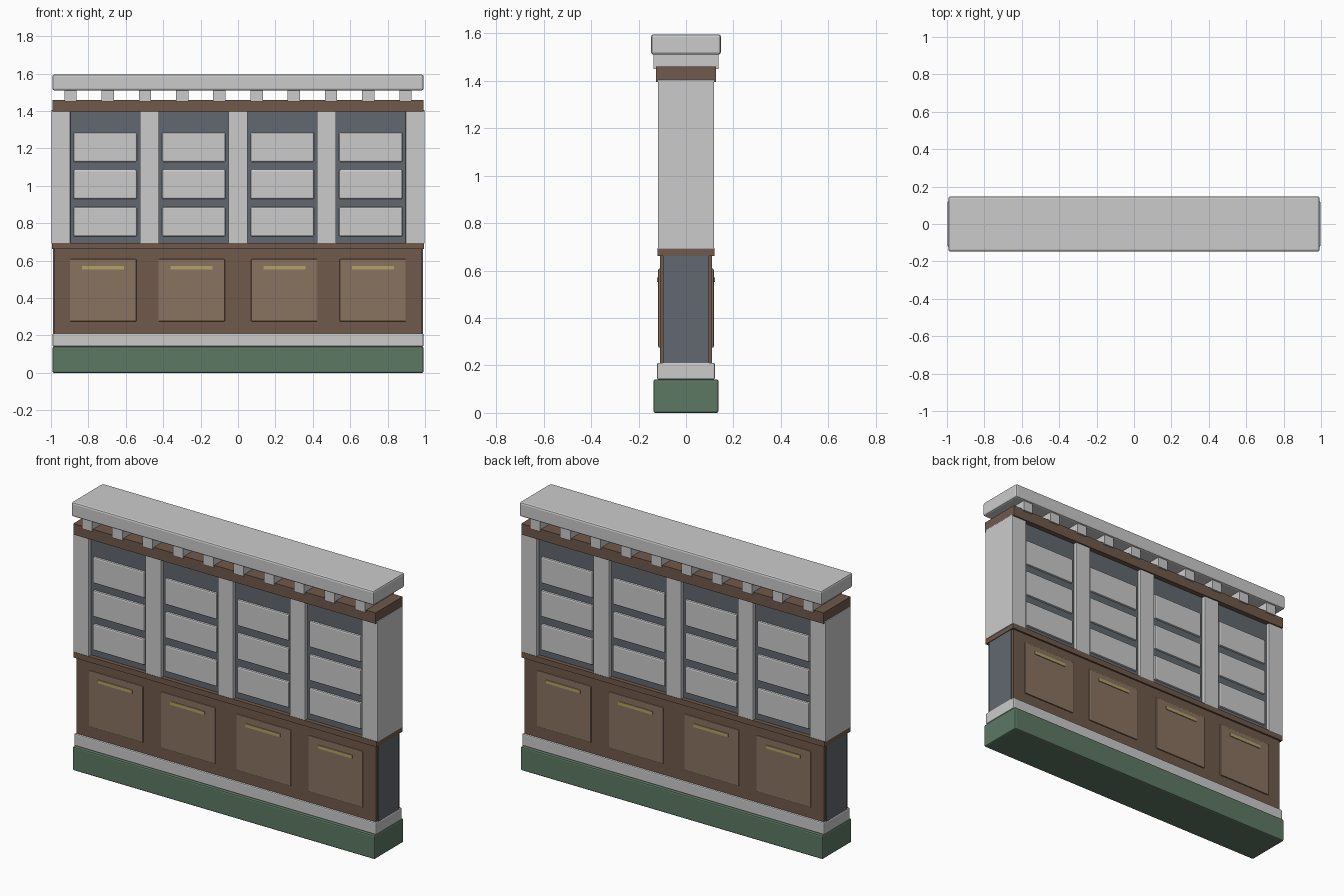
import bpy

if "Cube" in bpy.data.objects:
    bpy.data.objects.remove(bpy.data.objects["Cube"])


def material(name, rgb):
    m = bpy.data.materials.new(name)
    m.diffuse_color = (*rgb, 1)
    m.use_nodes = True
    m.node_tree.nodes["Principled BSDF"].inputs["Base Color"].default_value = m.diffuse_color
    return m


GREEN = material("green", (0.11, 0.19, 0.125))
BROWN = material("brown", (0.16, 0.10, 0.07))
TAN = material("tan", (0.25, 0.17, 0.115))
BRASS = material("brass", (0.45, 0.36, 0.14))
SLATE = material("slate", (0.12, 0.14, 0.16))


def box(name, x, y, z, mat=None, bevel=0.0):
    """Box from (min, max) ranges with an optional chamfer."""
    bpy.ops.mesh.primitive_cube_add(size=1)
    o = bpy.context.object
    o.name = name
    o.location = [(a + b) / 2 for a, b in (x, y, z)]
    o.scale = [b - a for a, b in (x, y, z)]
    bpy.ops.object.transform_apply(location=True, rotation=False, scale=True)
    if mat:
        o.data.materials.append(mat)
    if bevel:
        b = o.modifiers.new("bevel", 'BEVEL')
        b.width = bevel
        b.segments = 2
    return o


def slab(name, hx, hy, z, mat=None, bevel=0.0, cx=0.0):
    """Box through the full depth, centred on y = 0."""
    return box(name, (cx - hx, cx + hx), (-hy, hy), z, mat, bevel)


def both_faces(name, cx, hx, y0, y1, z, mat=None, bevel=0.0):
    """The same panel on the front and the back."""
    box(name + "_front", (cx - hx, cx + hx), (-y1, -y0), z, mat, bevel)
    box(name + "_back", (cx - hx, cx + hx), (y0, y1), z, mat, bevel)


# Base and plinth
slab("base", 0.992, 0.137, (0, 0.141), GREEN, 0.008)
slab("plinth", 0.992, 0.122, (0.141, 0.211), None, 0.006)

# Core behind all the panels
slab("core", 0.99, 0.096, (0.20, 1.40), SLATE)

# Lower panelling with doors and handles
both_faces("lower_panelling", 0, 0.983, 0.09, 0.11, (0.205, 0.665), BROWN)
for i, cx in enumerate((-0.721, -0.248, 0.248, 0.721)):
    both_faces(f"door_{i}", cx, 0.178, 0.10, 0.117, (0.275, 0.608), TAN, 0.005)
    both_faces(f"handle_{i}", cx, 0.112, 0.11, 0.122, (0.552, 0.571), BRASS)
slab("counter_rail", 0.994, 0.121, (0.662, 0.695), BROWN)

# Upper pilasters
for i in range(5):
    slab(f"pilaster_{i}", 0.051, 0.119, (0.69, 1.405), None, 0.004,
         cx=(i - 2) * 0.4735)

# Raised panels, three per bay
for i in range(4):
    for j in range(3):
        z = 0.73 + j * 0.199
        both_faces(f"raised_panel_{i}_{j}", (i - 1.5) * 0.4735, 0.17,
                   0.085, 0.107, (z, z + 0.157), None, 0.008)

# Frieze, brackets and crown
slab("frieze", 0.992, 0.127, (1.395, 1.46), BROWN)
for i in range(10):
    slab(f"bracket_{i}", 0.033, 0.137, (1.45, 1.512), cx=(i - 4.5) * 0.199)
slab("crown", 0.992, 0.147, (1.51, 1.595), None, 0.01)
